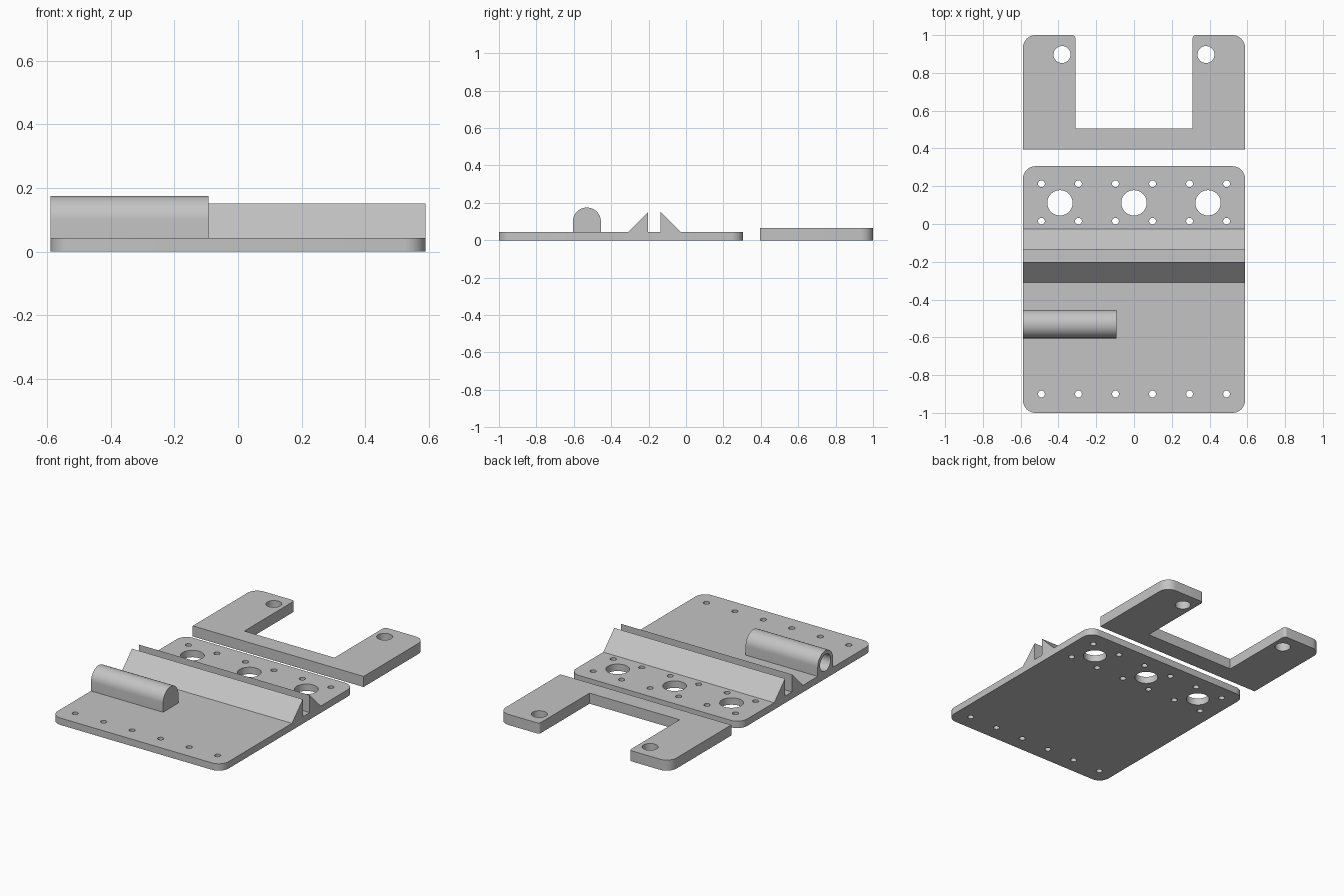
import bpy, bmesh
from math import sin, cos, pi, radians
from mathutils import Vector, Matrix

cube = bpy.data.objects.get("Cube")
if cube:
    bpy.data.objects.remove(cube, do_unlink=True)

GREY = (0.55, 0.55, 0.55, 1)
mat = bpy.data.materials.new("plain grey")
mat.use_nodes = True
mat.diffuse_color = GREY
mat.node_tree.nodes["Principled BSDF"].inputs["Base Color"].default_value = GREY


def circle(x, y, r, n=32):
    return [(x + r * cos(2 * pi * i / n), y + r * sin(2 * pi * i / n)) for i in range(n)]


def rounded(corners, steps=10):
    """Outline from (x, y, radius) corners, with right-angled corners filleted."""
    pts = []
    for i, (x, y, r) in enumerate(corners):
        p = Vector((x, y))
        if r == 0:
            pts.append((x, y))
            continue
        a = (Vector(corners[i - 1][:2]) - p).normalized() * r
        b = (Vector(corners[(i + 1) % len(corners)][:2]) - p).normalized() * r
        for k in range(steps + 1):
            t = k / steps * pi / 2
            pts.append(tuple(p + a * (1 - sin(t)) + b * (1 - cos(t))))
    return pts


def prism(name, loops, low, high, along_x=False):
    """Extrude filled outlines (the first is the outside, the rest are holes)."""
    curve = bpy.data.curves.new(name, "CURVE")
    curve.dimensions = "2D"
    curve.fill_mode = "BOTH"
    curve.extrude = (high - low) / 2
    for loop in loops:
        spline = curve.splines.new("POLY")
        spline.points.add(len(loop) - 1)
        for point, (x, y) in zip(spline.points, loop):
            point.co = (x, y, 0, 1)
        spline.use_cyclic_u = True
    obj = bpy.data.objects.new(name, curve)
    bpy.context.collection.objects.link(obj)
    bpy.ops.object.select_all(action="DESELECT")
    obj.select_set(True)
    bpy.context.view_layer.objects.active = obj
    bpy.ops.object.convert(target="MESH")
    obj = bpy.context.view_layer.objects.active
    mesh = obj.data
    move = Matrix.Translation((0, 0, (low + high) / 2))
    if along_x:
        move = Matrix(((0, 0, 1, 0), (1, 0, 0, 0), (0, 1, 0, 0), (0, 0, 0, 1))) @ move
    mesh.transform(move)
    bm = bmesh.new()
    bm.from_mesh(mesh)
    bmesh.ops.remove_doubles(bm, verts=bm.verts, dist=1e-5)
    bmesh.ops.recalc_face_normals(bm, faces=bm.faces)
    bm.to_mesh(mesh)
    bm.free()
    mesh.materials.clear()
    mesh.materials.append(mat)
    bpy.ops.object.shade_smooth_by_angle(angle=radians(30))
    return obj


W = 0.588      # half width
TOP = 0.043    # base plate thickness
R = 0.067      # corner radius

# Base plate with three large holes and rows of screw holes
holes = [circle(x, 0.112, 0.067, 48) for x in (-0.392, 0, 0.392)]
for y in (0.213, 0.015, -0.9):
    holes += [circle(-0.49 + 0.196 * i, y, 0.018, 20) for i in range(6)]
outline = rounded([(-W, -1, R), (W, -1, R), (W, 0.306, R), (-W, 0.306, R)])
prism("base_plate", [outline] + holes, 0, TOP)

# Two triangular ridges with a slot between them
for name, foot, tip in (("front_ridge", -0.309, -0.202), ("back_ridge", -0.027, -0.135)):
    prism(name, [[(foot, TOP), (tip, TOP), (tip, 0.152)]], -W, W, along_x=True)

# Round-topped holder with a blind bore opening on the right side
cy, cz, r = -0.53, 0.1, 0.075
arch = [(cy - r, TOP), (cy + r, TOP)]
arch += [(cy + r * cos(pi * i / 24), cz + r * sin(pi * i / 24)) for i in range(25)]
holder = prism("round_holder", [arch], -W, -0.092, along_x=True)
cutter = prism("bore_cutter", [circle(cy, cz, 0.052)], -W - 0.1, -0.13, along_x=True)
cutter.hide_render = True
cut = holder.modifiers.new("bore", "BOOLEAN")
cut.object = cutter
cut.operation = "DIFFERENCE"
cut.solver = "EXACT"
bpy.context.view_layer.objects.active = holder
bpy.ops.object.modifier_apply(modifier=cut.name)
bpy.data.objects.remove(cutter, do_unlink=True)
bpy.ops.object.select_all(action="DESELECT")
holder.select_set(True)
bpy.ops.object.shade_smooth_by_angle(angle=radians(30))

# Separate U-shaped bracket
A = 0.31
fork = rounded([(-W, 0.395, 0), (W, 0.395, 0), (W, 1, R), (A, 1, 0.018),
                (A, 0.505, 0), (-A, 0.505, 0), (-A, 1, 0.018), (-W, 1, R)])
prism("fork_bracket", [fork] + [circle(s * 0.381, 0.897, 0.045) for s in (-1, 1)], 0, 0.066)
